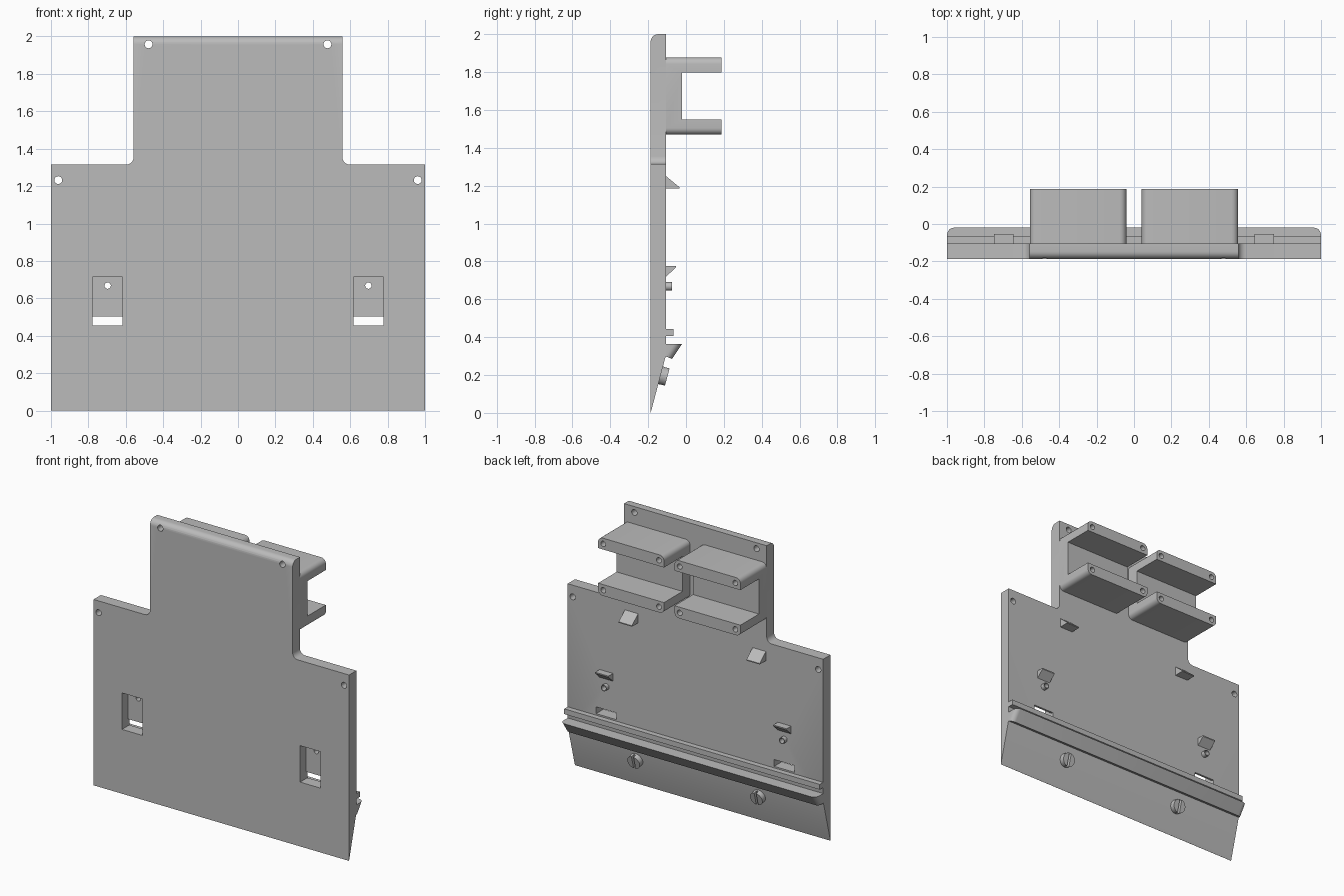
import bpy, bmesh, math
from mathutils import Matrix, Vector

if "Cube" in bpy.data.objects:
    bpy.data.objects.remove(bpy.data.objects["Cube"])

GREY = (0.5, 0.5, 0.5, 1)
mat = bpy.data.materials.new("plain grey")
mat.use_nodes = True
mat.diffuse_color = GREY
mat.node_tree.nodes["Principled BSDF"].inputs["Base Color"].default_value = GREY

FRONT, BACK, TIP = -0.187, -0.105, 0.187   # depth of plate faces and bracket tips


def finish(name, bm):
    bmesh.ops.recalc_face_normals(bm, faces=bm.faces)
    me = bpy.data.meshes.new(name)
    bm.to_mesh(me)
    bm.free()
    me.materials.append(mat)
    ob = bpy.data.objects.new(name, me)
    bpy.context.collection.objects.link(ob)
    return ob


def prism(pts, axis, lo, hi):
    """Extrude a profile: (y, z) points along x, or (x, z) points along y."""
    bm = bmesh.new()
    place = (lambda a, b: (lo, a, b)) if axis == "x" else (lambda a, b: (a, lo, b))
    face = bm.faces.new([bm.verts.new(place(a, b)) for a, b in pts])
    out = bmesh.ops.extrude_face_region(bm, geom=[face])
    step = Vector((hi - lo, 0, 0)) if axis == "x" else Vector((0, hi - lo, 0))
    bmesh.ops.translate(bm, vec=step, verts=[v for v in out["geom"] if isinstance(v, bmesh.types.BMVert)])
    bmesh.ops.recalc_face_normals(bm, faces=bm.faces)
    return bm


def rect(a0, a1, b0, b1):
    return [(a0, b0), (a1, b0), (a1, b1), (a0, b1)]


def round_edges(bm, test, radius):
    edges = [e for e in bm.edges if test(*(v.co for v in e.verts))]
    bmesh.ops.bevel(bm, geom=edges, offset=radius, segments=6, profile=0.5, affect="EDGES")


def rod(x, z, r, y0, y1):
    """Cylinder lying along y."""
    bm = bmesh.new()
    m = Matrix.Translation((x, (y0 + y1) / 2, z)) @ Matrix.Rotation(math.pi / 2, 4, "X")
    bmesh.ops.create_cone(bm, cap_ends=True, segments=24, radius1=r, radius2=r, depth=y1 - y0, matrix=m)
    return bm


def cut(ob, cutters):
    for bm in cutters:
        tool = finish("cutter", bm)
        tool.hide_render = True
        mod = ob.modifiers.new("cut", "BOOLEAN")
        mod.operation, mod.solver, mod.object = "DIFFERENCE", "EXACT", tool
        bpy.context.view_layer.objects.active = ob
        bpy.ops.object.modifier_apply(modifier=mod.name)
        bpy.data.objects.remove(tool)


def along_y(a, b):
    return abs(a.y - b.y) > 0.01 and abs(a.x - b.x) < 1e-4 and abs(a.z - b.z) < 1e-4


# Main plate: stepped outline, tapered foot, rounded shoulders and top front edge
half = [(1, 0), (1, 1.315), (0.558, 1.315), (0.558, 2)]
bm = prism(half + [(-x, z) for x, z in reversed(half)], "y", FRONT, BACK)
slope = Vector((0, 0.31, FRONT - BACK)).normalized()
bmesh.ops.bisect_plane(bm, geom=bm.verts[:] + bm.edges[:] + bm.faces[:], plane_co=(0, FRONT + 0.0005, 0),
                       plane_no=slope, clear_outer=True)
bmesh.ops.holes_fill(bm, edges=[e for e in bm.edges if e.is_boundary])
round_edges(bm, lambda a, b: along_y(a, b) and abs(a.z - 1.315) < 0.01 and abs(a.x) < 0.6, 0.04)
round_edges(bm, lambda a, b: min(a.z, b.z) > 1.99 and max(a.y, b.y) < FRONT + 0.01, 0.04)
plate = finish("main_plate", bm)

for s in (-1, 1):
    side = "left" if s > 0 else "right"
    cx = s * 0.697
    # Screw holes, recessed pocket and through slot
    cut(plate, [rod(s * 0.478, 1.958, 0.021, -0.3, 0),
                rod(s * 0.961, 1.232, 0.021, -0.3, 0),
                prism(rect(cx - 0.08, cx + 0.08, 0.455, 0.713), "y", -0.3, -0.12),
                prism(rect(cx - 0.08, cx + 0.08, 0.455, 0.503), "y", -0.3, 0),
                rod(cx, 0.668, 0.017, -0.3, 0)])

    # Hollow boss behind the pocket
    boss = finish(side + "_hollow_boss", rod(cx, 0.668, 0.022, BACK - 0.008, -0.075))
    cut(boss, [rod(cx, 0.668, 0.017, -0.3, 0)])

    # Small catch above the boss and larger wedge higher up
    catch = [(BACK, 0.72), (BACK, 0.775), (-0.054, 0.775), (-0.054, 0.767)]
    finish(side + "_catch", prism(catch, "x", cx - 0.052, cx + 0.052))
    wedge = [(BACK, 1.185), (BACK, 1.25), (-0.035, 1.192), (-0.035, 1.185)]
    finish(side + "_wedge", prism(wedge, "x", s * 0.5 - 0.052, s * 0.5 + 0.052))

    # Two-pronged bracket with screw holes in the prong ends
    bx, z0, z1 = s * 0.299, 1.469, 1.877
    bm = prism(rect(bx - 0.258, bx + 0.258, z0, z1), "y", BACK, TIP)
    round_edges(bm, along_y, 0.035)
    bracket = finish(side + "_bracket", bm)
    cut(bracket, [prism(rect(bx - 0.4, bx + 0.4, 1.549, 1.797), "y", -0.02, 0.3)]
        + [rod(bx + e * 0.218, z, 0.019, 0.08, 0.3) for e in (-1, 1) for z in (z0 + 0.04, z1 - 0.04)])

    # Slotted stud standing square to the tapered foot
    bm = bmesh.new()
    bmesh.ops.create_cone(bm, cap_ends=True, segments=24, radius1=0.048, radius2=0.048, depth=0.06)
    stud = finish(side + "_slotted_stud", bm)
    groove = bmesh.new()
    bmesh.ops.create_cube(groove, size=1, matrix=Matrix.Translation((0, 0, 0.03)) @ Matrix.Diagonal((0.016, 0.2, 0.05, 1)))
    cut(stud, [groove])
    stud.data.transform(Matrix.Translation((s * 0.48, -0.128, 0.197))
                        @ slope.to_track_quat("Z", "Y").to_matrix().to_4x4())

# Straight ledge across the back
finish("ledge", prism(rect(BACK, -0.067, 0.407, 0.444), "x", -1, 1))

# Slanted lip below the ledge with rounded outer ends
bm = prism([(BACK, 0.365), (-0.02, 0.365), (-0.074, 0.285), (-0.112, 0.3)], "x", -1, 1)
round_edges(bm, lambda a, b: abs(a.x - b.x) < 0.01 and min(a.y, b.y) > -0.08, 0.035)
finish("slanted_lip", bm)

for ob in bpy.context.scene.objects:
    if ob.type == "MESH" and mat.name in ob.data.materials:
        bpy.ops.object.select_all(action="DESELECT")
        ob.select_set(True)
        bpy.context.view_layer.objects.active = ob
        bpy.ops.object.shade_smooth_by_angle(angle=math.radians(30))
